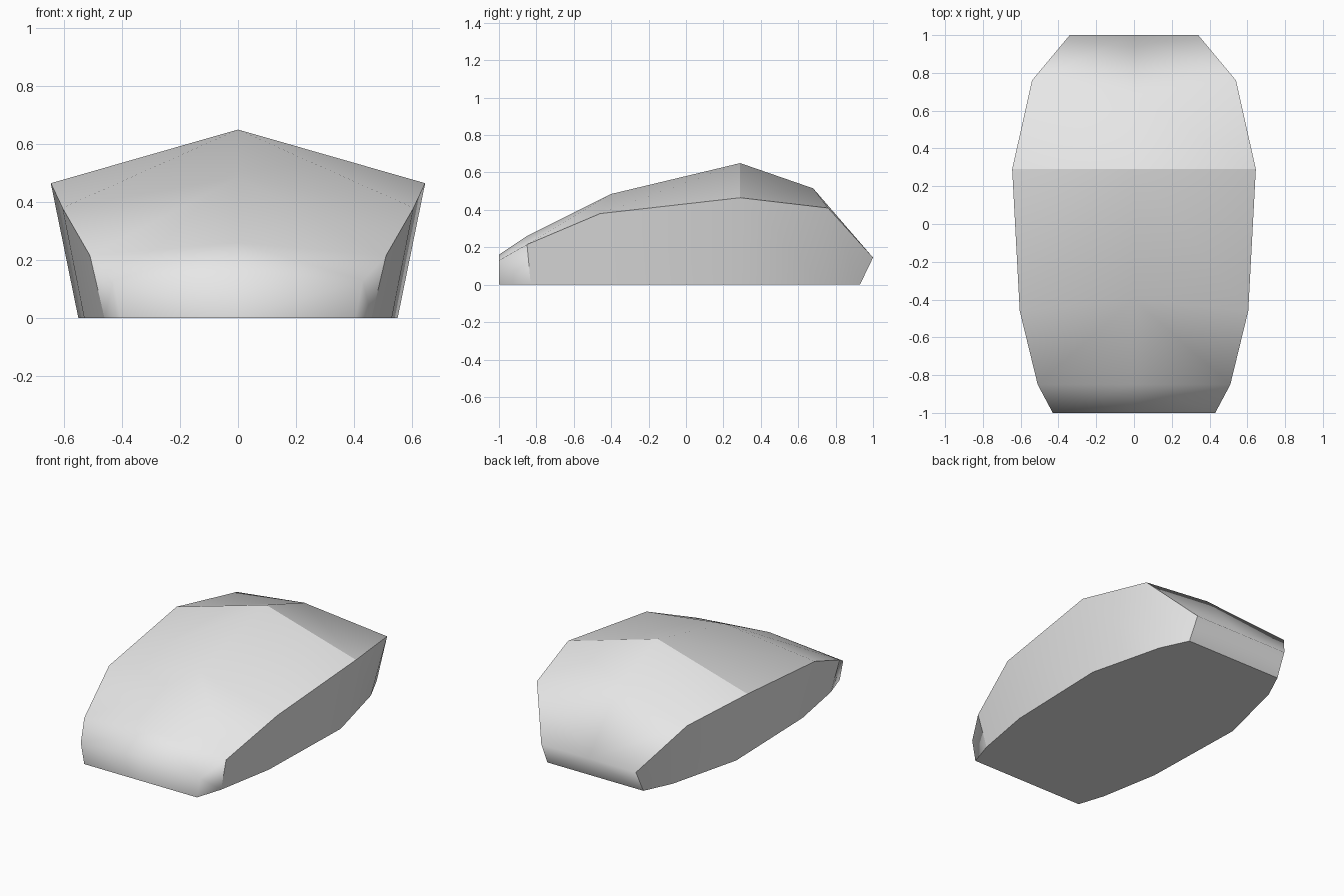
import bpy, bmesh

if "Cube" in bpy.data.objects:
    bpy.data.objects.remove(bpy.data.objects["Cube"])

paint = bpy.data.materials.new("light grey")
paint.diffuse_color = (0.8, 0.8, 0.8, 1)
paint.use_nodes = True
paint.node_tree.nodes["Principled BSDF"].inputs["Base Color"].default_value = paint.diffuse_color

# Stations front to back: roof ridge (y, z), shoulder (x, y, z), sill (x, y)
stations = [
    ((-1.00, 0.16), (0.43, -1.00, 0.13), (0.405, -1.00)),
    ((-0.85, 0.26), (0.51, -0.85, 0.215), (0.46, -0.83)),
    ((-0.40, 0.485), (0.605, -0.46, 0.38), (0.53, -0.44)),
    ((0.29, 0.65), (0.645, 0.29, 0.465), (0.55, 0.27)),
    ((0.68, 0.515), (0.54, 0.76, 0.41), (0.43, 0.75)),
    ((1.00, 0.145), (0.34, 1.00, 0.145), (0.345, 0.93)),
]

bm = bmesh.new()
ridge = [bm.verts.new((0, y, z)) for (y, z), _, _ in stations]
shoulder = [bm.verts.new(s) for _, s, _ in stations]
sill = [bm.verts.new((x, y, 0)) for _, _, (x, y) in stations]
nose = bm.verts.new((0, -1.0, 0))
tail = bm.verts.new((0, 0.93, 0))

# Roof (split along the diagonal) and side walls
for i in range(len(stations) - 1):
    a, b, c, d = ridge[i], shoulder[i], shoulder[i + 1], ridge[i + 1]
    bm.faces.new((a, b, d))
    bm.faces.new((b, c, d))
    bm.faces.new((shoulder[i], sill[i], sill[i + 1], shoulder[i + 1]))

# Front, back and underside
bm.faces.new((nose, sill[0], shoulder[0], ridge[0]))
bm.faces.new((ridge[-1], shoulder[-1], sill[-1], tail))
bm.faces.new([nose, tail] + sill[::-1])
bmesh.ops.recalc_face_normals(bm, faces=bm.faces)
for f in bm.faces:
    f.smooth = True

# Creases: shoulder line, front corner, roof peak and floor outline
def crease(u, v):
    bm.edges.get((u, v)).smooth = False

for i in range(1, 5):
    crease(shoulder[i], shoulder[i + 1])
for i in range(5):
    crease(sill[i], sill[i + 1])
crease(nose, sill[0])
crease(tail, sill[-1])
crease(shoulder[1], sill[1])
crease(shoulder[-1], sill[-1])
crease(ridge[3], shoulder[3])

mesh = bpy.data.meshes.new("hull")
bm.to_mesh(mesh)
bm.free()
mesh.materials.append(paint)
hull = bpy.data.objects.new("hull", mesh)
bpy.context.collection.objects.link(hull)
mirror = hull.modifiers.new("mirror", 'MIRROR')
mirror.merge_threshold = 0.001
